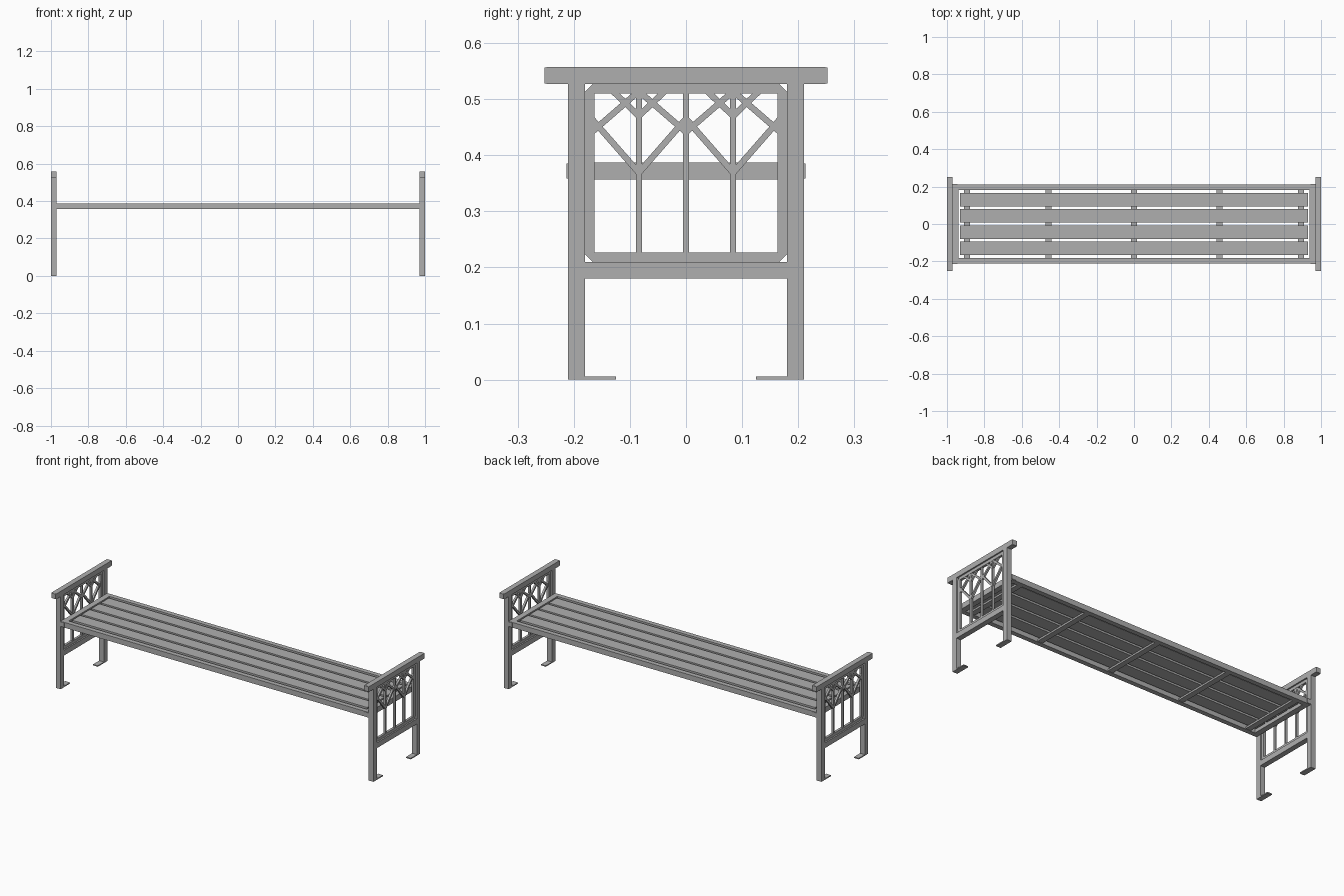
import bpy
import bmesh
from math import atan2, hypot
from mathutils import Matrix, Vector

cube = bpy.data.objects.get("Cube")
if cube:
    bpy.data.objects.remove(cube, do_unlink=True)

metal = bpy.data.materials.new("grey metal")
metal.use_nodes = True
GREY = (0.43, 0.43, 0.43, 1)
metal.diffuse_color = GREY
metal.node_tree.nodes["Principled BSDF"].inputs["Base Color"].default_value = GREY


def finish(name, bm):
    bmesh.ops.recalc_face_normals(bm, faces=bm.faces)
    mesh = bpy.data.meshes.new(name)
    bm.to_mesh(mesh)
    bm.free()
    mesh.materials.append(metal)
    obj = bpy.data.objects.new(name, mesh)
    bpy.context.collection.objects.link(obj)
    return obj


def add_box(bm, x, y, z):
    """Box spanning the (low, high) pairs x, y, z."""
    size = [abs(b - a) for a, b in (x, y, z)]
    mid = [(a + b) / 2 for a, b in (x, y, z)]
    bmesh.ops.create_cube(bm, matrix=Matrix.Translation(mid) @ Matrix.Diagonal((*size, 1)))


def box(name, x, y, z):
    bm = bmesh.new()
    add_box(bm, x, y, z)
    return finish(name, bm)


def add_bar(bm, x, start, end, width, depth):
    """Flat bar between two (y, z) points in the end-panel plane."""
    dy, dz = end[0] - start[0], end[1] - start[1]
    mid = Vector((x, (start[0] + end[0]) / 2, (start[1] + end[1]) / 2))
    bmesh.ops.create_cube(bm, matrix=Matrix.Translation(mid)
                          @ Matrix.Rotation(atan2(dz, dy), 4, "X")
                          @ Matrix.Diagonal((depth, hypot(dy, dz), width, 1)))


def panel_frame(name, x, depth):
    """Rectangular ring with clipped outer corners."""
    y, low, high, clip, rim = 0.18, 0.21, 0.527, 0.014, 0.017
    outer = [(-y + clip, low), (y - clip, low), (y, low + clip), (y, high - clip),
             (y - clip, high), (-y + clip, high), (-y, high - clip), (-y, low + clip)]
    a, b, c = y - rim, low + rim, high - rim
    # Inner corners are doubled so that both loops match one to one
    inner = [(-a, b), (a, b), (a, b), (a, c), (a, c), (-a, c), (-a, c), (-a, b)]
    bm = bmesh.new()
    loops = [[bm.verts.new((x + s * depth / 2, *p)) for p in ring]
             for s, ring in ((-1, outer), (1, outer), (1, inner), (-1, inner))]
    for i in range(4):
        one, two = loops[i], loops[(i + 1) % 4]
        for j in range(8):
            k = (j + 1) % 8
            bm.faces.new((one[j], one[k], two[k], two[j]))
    bmesh.ops.remove_doubles(bm, verts=bm.verts, dist=0.0001)
    bmesh.ops.dissolve_degenerate(bm, edges=bm.edges, dist=0.0001)
    return finish(name, bm)


# End frames
for side, label in ((-1, "right"), (1, "left")):
    xs = (side * 0.97, side * 1.0)
    mid = side * 0.985
    for sy, place in ((-1, "front"), (1, "back")):
        box(f"{label}_{place}_leg", xs, (sy * 0.18, sy * 0.21), (0, 0.527))
        box(f"{label}_{place}_foot", xs, (sy * 0.125, sy * 0.18), (0, 0.006))
        box(f"{label}_{place}_arm_cap", (mid - 0.014, mid + 0.014),
            (sy * 0.249, sy * 0.252), (0.528, 0.556))
        box(f"{label}_{place}_seat_tab", (side * 0.945, side * 0.97),
            (sy * 0.21, sy * 0.213), (0.359, 0.385))
    box(f"{label}_armrest", xs, (-0.249, 0.249), (0.527, 0.557))
    box(f"{label}_crossbar", xs, (-0.18, 0.18), (0.18, 0.21))
    panel_frame(f"{label}_panel_frame", mid, 0.014)

    # Tree-like lattice: trunks with two crossing pairs of branches
    bm = bmesh.new()
    for y in (-0.084, 0, 0.084):
        add_bar(bm, mid, (y, 0.22), (y, 0.515), 0.011, 0.012)
    for trunk in (-0.084, 0.084):
        for s in (-1, 1):
            def out(d):
                return trunk + s * d
            add_bar(bm, mid, (out(0), 0.369), (out(0.084), 0.465), 0.011, 0.0115)
            add_bar(bm, mid, (out(0.082), 0.443), (out(0), 0.514), 0.011, 0.011)
            add_bar(bm, mid, (out(0), 0.47), (out(0.046), 0.514), 0.011, 0.0105)
    finish(f"{label}_lattice", bm)

    # End rail of the seat
    box(f"{label}_seat_end_rail", (side * 0.938, side * 0.97), (-0.183, 0.183), (0.357, 0.387))

# Seat rails
for sy, place in ((-1, "front"), (1, "back")):
    box(f"{place}_seat_rail", (-0.97, 0.97), (sy * 0.183, sy * 0.21), (0.357, 0.387))

# Seat slats
for i in range(4):
    y = (i - 1.5) * 0.086
    box(f"seat_slat_{i + 1}", (-0.929, 0.929), (y - 0.036, y + 0.036), (0.369, 0.387))

# Supports under the slats
for i, x in enumerate((-0.893, -0.457, 0, 0.457, 0.893)):
    box(f"seat_support_{i + 1}", (x - 0.016, x + 0.016), (-0.183, 0.183), (0.359, 0.369))
